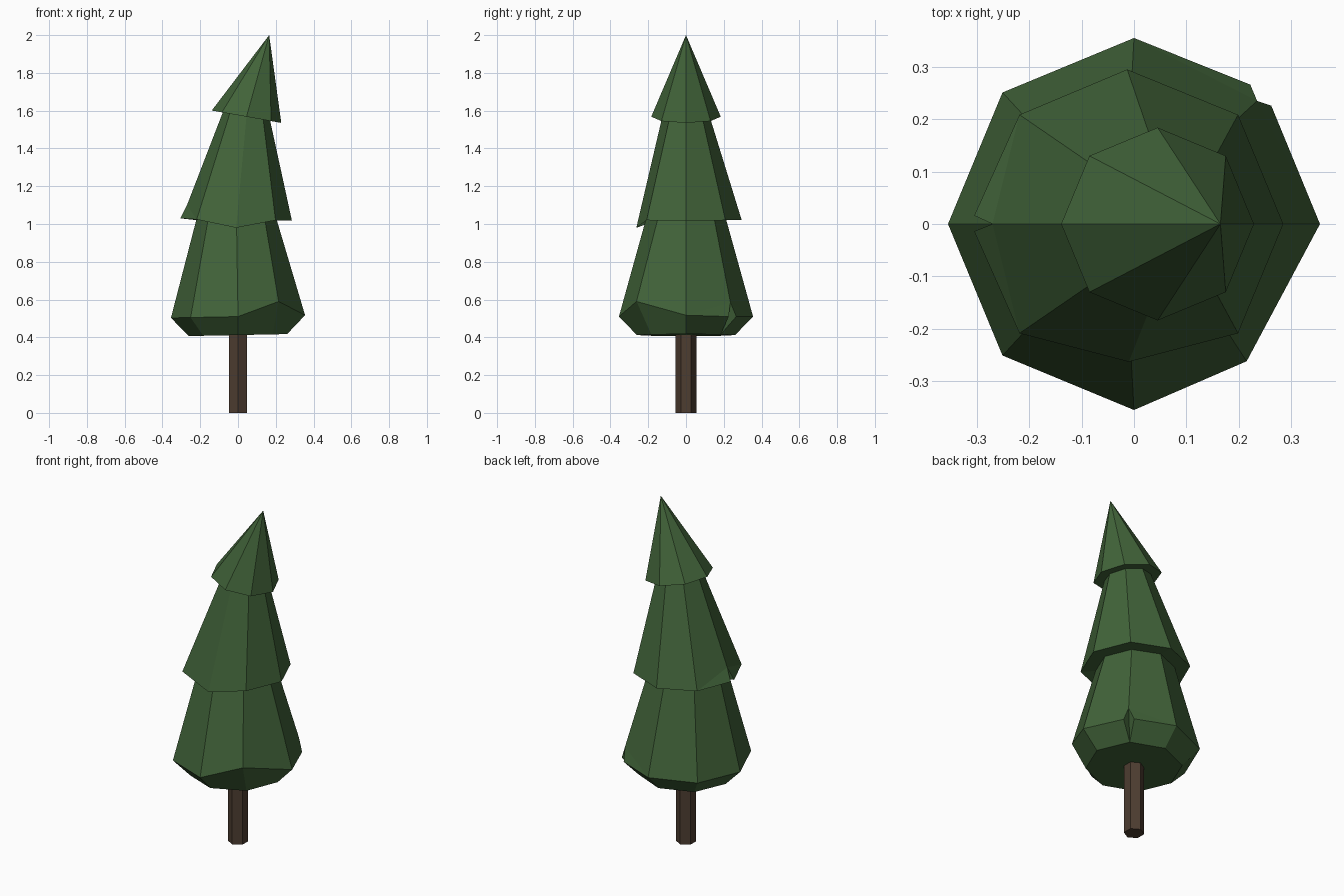
import bpy, bmesh, math
from mathutils import Vector

if "Cube" in bpy.data.objects:
    bpy.data.objects.remove(bpy.data.objects["Cube"])


def material(name, rgb):
    m = bpy.data.materials.new(name)
    m.diffuse_color = (*rgb, 1)
    m.use_nodes = True
    m.node_tree.nodes["Principled BSDF"].inputs["Base Color"].default_value = m.diffuse_color
    return m


def make_object(name, bm, mat):
    bmesh.ops.recalc_face_normals(bm, faces=bm.faces)
    me = bpy.data.meshes.new(name)
    bm.to_mesh(me)
    bm.free()
    me.materials.append(mat)
    ob = bpy.data.objects.new(name, me)
    bpy.context.collection.objects.link(ob)
    return ob


def ring(bm, cx, r, z, tilt=0.0, moved={}):
    """Octagon with a point on +x; tilt lowers it towards +x, moved replaces single points."""
    verts = []
    for i in range(8):
        a = i * math.pi / 4
        p = (cx + r * math.cos(a), r * math.sin(a), z - tilt * r * math.cos(a))
        verts.append(bm.verts.new(moved.get(i, p)))
    return verts


def tier(name, mat, under, rim, top, notch=None):
    """Needle skirt: underside, rim and slope, with an optional notch split into the rim.
    notch = (index, left tip, right tip); the rim point itself is the notch peak."""
    bm = bmesh.new()
    u = ring(bm, *under)
    m = ring(bm, *rim)
    if len(top) == 3 and top[1] == 0:
        tip = bm.verts.new((top[0], 0, top[2]))
        t = [tip] * 8
    else:
        t = ring(bm, *top)
        bm.faces.new(t)
    bm.faces.new(u)
    tips = {}
    if notch:
        k = notch[0]
        before, after = (bm.verts.new(p) for p in notch[1:])
        tips = {k: (before, after)}
        bm.faces.new((u[k], m[k], before))
        bm.faces.new((u[k], after, m[k]))
        bm.faces.new((m[k], before, m[k - 1]))
        bm.faces.new((m[k], m[(k + 1) % 8], after))
    for i in range(8):
        j = (i + 1) % 8
        bm.faces.new([m[i], m[j], t[j]] + ([] if t[i] is t[j] else [t[i]]))
        a = tips[i][1] if i in tips else m[i]
        b = tips[j][0] if j in tips else m[j]
        bm.faces.new((u[i], u[j], b, a))
    return make_object(name, bm, mat)


green = material("needle green", (0.053, 0.125, 0.041))
brown = material("bark brown", (0.075, 0.047, 0.030))

# Six-sided trunk
bm = bmesh.new()
loops = [[bm.verts.new((0.055 * math.sin(i * math.pi / 3),
                        0.055 * math.cos(i * math.pi / 3), z)) for i in range(6)]
         for z in (0.0, 0.44)]
for loop in loops:
    bm.faces.new(loop)
for i in range(6):
    j = (i + 1) % 6
    bm.faces.new((loops[0][i], loops[0][j], loops[1][j], loops[1][i]))
make_object("trunk", bm, brown)

# Lower tier, one raised corner and one notched corner
tier("lower_branches", green,
     (0.0, 0.26, 0.412, -0.02),
     (0.0, 0.355, 0.51, -0.02, {1: (0.235, 0.235, 0.585), 7: (0.215, -0.262, 0.59)}),
     (-0.008, 0.212, 1.025),
     (1, (0.262, 0.226, 0.51), (0.222, 0.266, 0.51)))

# Middle tier, notched on the left
tier("middle_branches", green,
     (-0.008, 0.208, 1.02),
     (-0.01, 0.295, 1.022, 0.01, {2: (-0.013, 0.295, 1.02), 4: (-0.27, 0, 1.10),
                                  6: (-0.01, -0.263, 0.98)}),
     (0.045, 0.125, 1.57, 0.178),
     (4, (-0.305, 0.016, 1.03), (-0.305, -0.014, 1.03)))

# Leaning top tier
tier("top_branches", green,
     (0.045, 0.122, 1.568, 0.178),
     (0.045, 0.184, 1.568, 0.178),
     (0.165, 0, 2.0))
